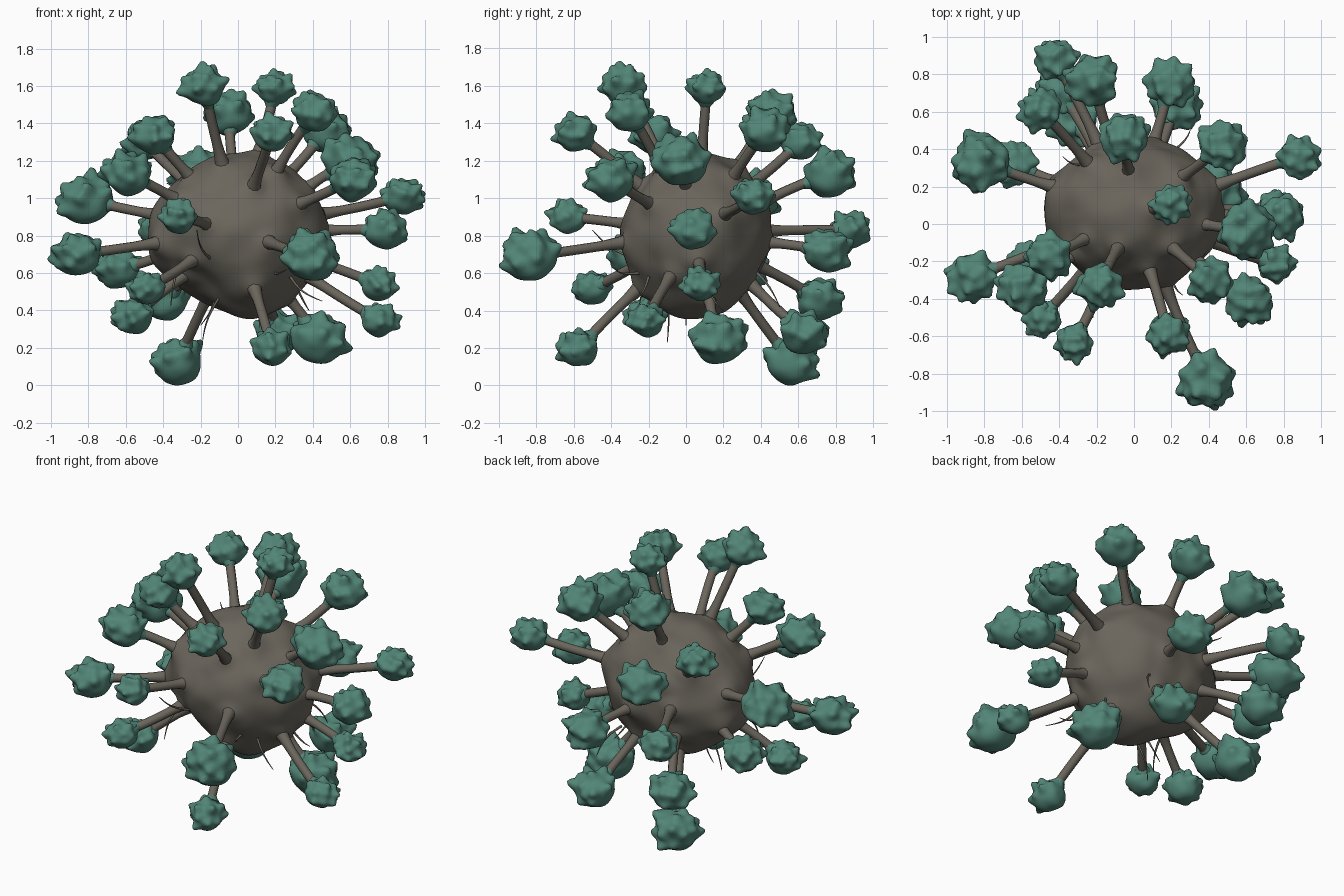
import bpy
import bmesh
import math
import random
from mathutils import Vector, noise

random.seed(7)
if "Cube" in bpy.data.objects:
    bpy.data.objects.remove(bpy.data.objects["Cube"])


def make_material(name, rgb):
    mat = bpy.data.materials.new(name)
    mat.use_nodes = True
    mat.diffuse_color = (*rgb, 1)
    mat.node_tree.nodes["Principled BSDF"].inputs["Base Color"].default_value = (*rgb, 1)
    return mat


BROWN = make_material("grey brown", (0.145, 0.132, 0.108))
TEAL = make_material("dull teal", (0.085, 0.235, 0.185))

CENTER = Vector((0, 0.05, 0.82))
RADII = Vector((0.455, 0.405, 0.425))
UP = Vector((0, 0, 1))

# Knob centres and overall radii: x, y, z, radius
KNOBS = [
    (-.18, -.33, 1.6, .12), (-.05, .46, 1.45, .13), (.2, .11, 1.59, .1),
    (.18, -.59, 1.35, .11), (.41, -.3, 1.46, .12), (.47, .42, 1.36, .13),
    (.6, -.03, 1.2, .15), (.61, -.4, 1.1, .13), (.88, .36, 1.01, .11),
    (.79, .04, .83, .12), (.39, -.83, .69, .15), (.75, .08, .54, .1),
    (.75, -.21, .35, .1), (.43, .17, .25, .15), (.18, -.57, .2, .11),
    (.22, .63, .28, .13), (-.32, .56, .13, .14), (-.56, -.21, .37, .11),
    (-.39, .71, .46, .13), (-.49, -.5, .52, .1), (-.64, .32, .62, .12),
    (-.86, -.28, .7, .13), (-.81, .33, .99, .15), (-.59, -.34, 1.13, .13),
    (-.45, -.17, 1.34, .12), (-.22, .76, 1.13, .14), (-.32, -.63, .9, .1),
    (-.42, .88, .83, .11), (-.5, .61, 1.3, .11), (.19, .75, .72, .13),
]


def finish(bm, name, mat):
    mesh = bpy.data.meshes.new(name)
    bm.to_mesh(mesh)
    bm.free()
    mesh.materials.append(mat)
    mesh.shade_smooth()
    obj = bpy.data.objects.new(name, mesh)
    bpy.context.collection.objects.link(obj)
    return obj


def bump(direction, axis, sharpness):
    return math.exp((direction.dot(axis) - 1) * sharpness)


# Broad swellings (positive) and hollows (negative) of the body
LUMPS = [((.2, -.1, -1), .06), ((-.5, -.5, -.8), -.08), ((-1, 0, -.2), .04),
         ((.1, .8, -.7), -.01), ((0, -.8, .6), -.03), ((.8, .3, .2), .02),
         ((0, -.7, -.6), .02), ((-.7, -.1, .8), -.02)]
LUMPS = [(Vector(d).normalized(), h) for d, h in LUMPS]
STALK_DIRS = [(Vector(k[:3]) - CENTER).normalized() for k in KNOBS]


def body_point(d):
    """Point on the body surface in direction d from its centre."""
    base = 1 / Vector((d.x / RADII.x, d.y / RADII.y, d.z / RADII.z)).length
    base += sum(h * bump(d, a, 6) for a, h in LUMPS)
    base += 0.018 * noise.noise(d * 2.6)
    return CENTER + d * base


# Body, drawn up into little tents where the stalks leave it
bm = bmesh.new()
bmesh.ops.create_icosphere(bm, subdivisions=6, radius=1)
for v in bm.verts:
    d = v.co.normalized()
    tent = max(bump(d, a, 100) for a in STALK_DIRS)
    v.co = body_point(d) + d * 0.025 * tent
finish(bm, "body", BROWN)


def add_tubes(name, depth, paths, mat):
    """One curve object holding a tapered tube for each path."""
    curve = bpy.data.curves.new(name, "CURVE")
    curve.dimensions = "3D"
    curve.bevel_depth = depth
    curve.bevel_resolution = 3
    curve.use_fill_caps = True
    for points, radii in paths:
        spline = curve.splines.new("POLY")
        spline.points.add(len(points) - 1)
        for p, co, r in zip(spline.points, points, radii):
            p.co = (*co, 1)
            p.radius = r
        spline.use_smooth = True
    curve.materials.append(mat)
    obj = bpy.data.objects.new(name, curve)
    bpy.context.collection.objects.link(obj)


def bent_path(start, end, sag, steps):
    return [start.lerp(end, i / steps) + sag * math.sin(math.pi * i / steps)
            for i in range(steps + 1)]


def random_vector():
    return Vector([random.gauss(0, 1) for _ in range(3)]).normalized()


# Stalks with flared roots, and teal collars under the knobs
stalks, collars = [], []
for (x, y, z, size), d in zip(KNOBS, STALK_DIRS):
    tip = Vector((x, y, z))
    root = body_point(d) - d * 0.02
    path = bent_path(root, tip, random_vector() * 0.008, 10)
    stalks.append((path, [1.7, 1.3, 1.1] + [1] * 8))
    collars.append(([tip - d * size * f for f in (1.1, 0.95, 0.7)], [0.8, 1.1, 1.7]))
add_tubes("stalks", 0.027, stalks, BROWN)
add_tubes("knob_collars", 0.03, collars, TEAL)


def spread_directions(axis, count):
    """Scattered nub directions around the axis, leaving the far side bare."""
    found = []
    for _ in range(500):
        d = random_vector()
        if d.dot(axis) > -0.15 and all(d.dot(f) < 0.86 for f in found):
            found.append(d)
        if len(found) == count:
            break
    return found


# Knobs: smooth round undersides, tops crowded with blunt nubs
for number, ((x, y, z, size), out) in enumerate(zip(KNOBS, STALK_DIRS), 1):
    axis = (UP + out * 0.55).normalized()
    nubs = [(d, (d * 0.85 + axis * 0.2 + random_vector() * 0.2) * random.uniform(0.14, 0.4))
            for d in spread_directions(axis, 20)]
    bm = bmesh.new()
    bmesh.ops.create_icosphere(bm, subdivisions=4, radius=1)
    for v in bm.verts:
        d = v.co.normalized()
        shape = d * (0.9 + 0.1 * noise.noise(d * 1.3 + axis * number))
        for a, push in nubs:
            # A flat-topped falloff keeps the nub tips rounded
            near = bump(d, a, 45)
            shape += push * near * (2 - near)
        shape.z = shape.z * 0.92 - 0.06
        v.co = Vector((x, y, z)) + shape * size
    finish(bm, "knob_%02d" % number, TEAL)

# Fine threads hanging off the body
THREADS = [((-.08, -.1, .5), (-.19, -.1, .23)), ((-.12, -.05, .5), (-.2, 0, .32)),
           ((.28, -.2, .58), (.45, -.28, .45)), ((.3, .1, .55), (.38, .2, .4)),
           ((-.15, -.28, .68), (-.22, -.5, .83)), ((-.33, -.15, .6), (-.36, -.25, .42)),
           ((-.24, .32, 1), (-.38, .36, 1.08)), ((.2, .38, .6), (.3, .5, .42)),
           ((-.3, -.1, .55), (-.42, -.16, .47)), ((.2, -.25, .6), (.26, -.38, .62))]
threads = [(bent_path(Vector(a), Vector(b), random_vector() * 0.025, 8),
            [1.6 - i * 0.15 for i in range(9)]) for a, b in THREADS]
add_tubes("threads", 0.005, threads, BROWN)
